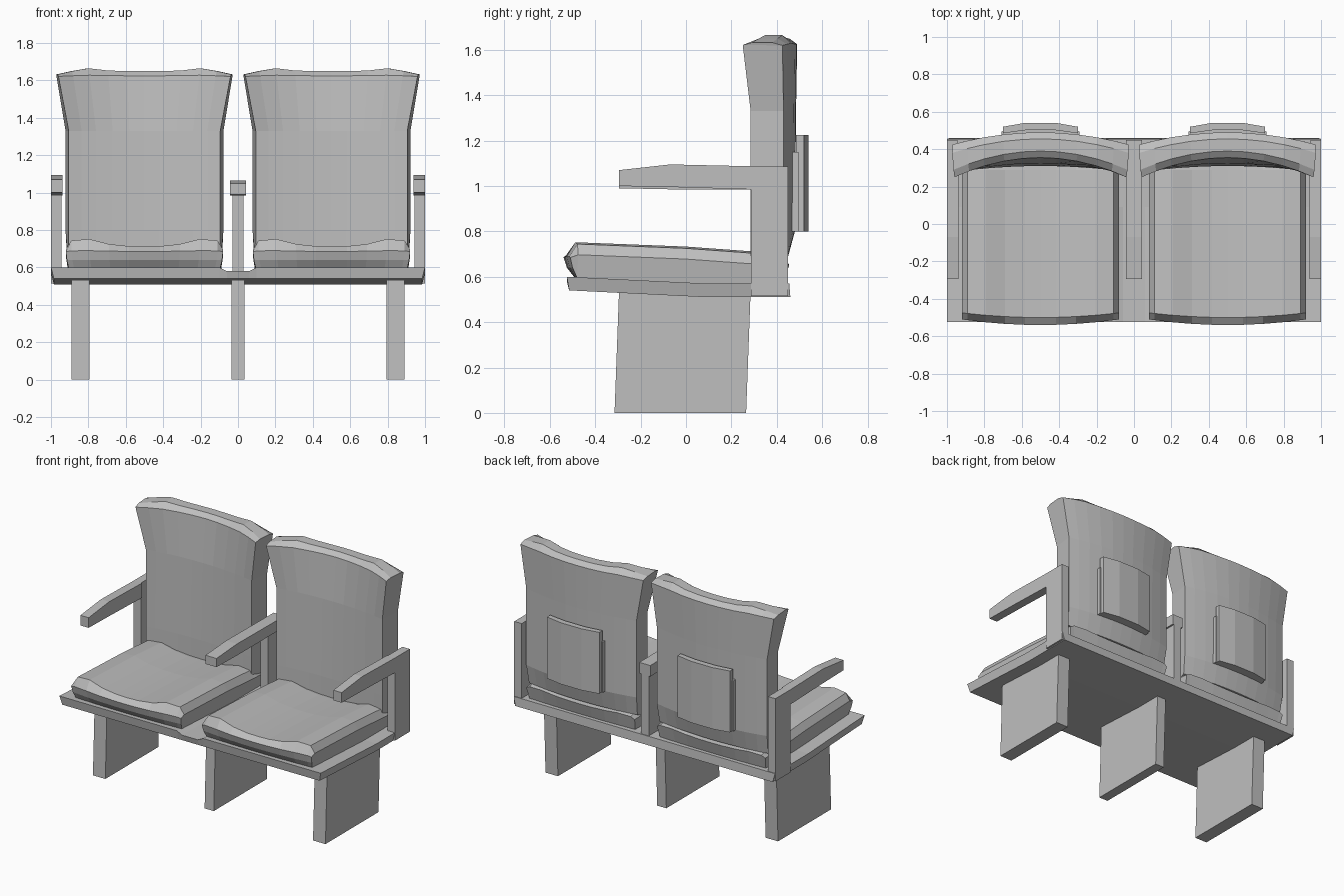
import bpy, bmesh

grey = bpy.data.materials.new("light grey")
grey.diffuse_color = (0.52, 0.52, 0.52, 1)


def finish(name, bm):
    bmesh.ops.recalc_face_normals(bm, faces=bm.faces)
    mesh = bpy.data.meshes.new(name)
    bm.to_mesh(mesh)
    bm.free()
    mesh.materials.append(grey)
    ob = bpy.data.objects.new(name, mesh)
    bpy.context.collection.objects.link(ob)
    return ob


def extrude(name, profile, x0, x1):
    """Side profile (y, z) extruded from x0 to x1."""
    bm = bmesh.new()
    face = bm.faces.new([bm.verts.new((x0, y, z)) for y, z in profile])
    out = bmesh.ops.extrude_face_region(bm, geom=[face])
    for v in out["geom"]:
        if isinstance(v, bmesh.types.BMVert):
            v.co.x = x1
    return finish(name, bm)


def loft(name, cx, half, rows):
    """Closed ring of rows swept across x.
    half: stations (u, g) for u >= 0, mirrored.
    row: half width, y at centre, y at edge, z, amount of g added to z."""
    st = [(-u, g) for u, g in reversed(half) if u > 0] + list(half)
    bm = bmesh.new()
    rings = []
    for u, g in st:
        rings.append([bm.verts.new((cx + u * hw, yc + (ye - yc) * u * u, z + k * g))
                      for hw, yc, ye, z, k in rows])
    n = len(rows)
    for a, b in zip(rings, rings[1:]):
        for i in range(n):
            j = (i + 1) % n
            bm.faces.new((a[i], a[j], b[j], b[i]))
    for r in (rings[0], rings[-1]):      # end caps as strips of quads
        for i in range(n // 2 - 1):
            bm.faces.new((r[i], r[i + 1], r[n - 2 - i], r[n - 1 - i]))
    return finish(name, bm)


# Bench plate, with a shallow dip between the seats
loft("bench_plate", 0, [(0, -1), (0.06, -1), (0.1, 0), (1, 0)], [
    (0.985, 0.46, 0.46, 0.51, 0), (0.985, 0.09, 0.09, 0.51, 0),
    (0.985, -0.515, -0.515, 0.54, 0), (1, -0.525, -0.525, 0.60, 0.02),
    (1, 0.09, 0.09, 0.57, 0), (1, 0.455, 0.455, 0.57, 0)])

# Legs
leg = [(-0.315, 0), (0.265, 0), (0.285, 0.54), (-0.295, 0.54)]
for x0, x1 in ((-0.89, -0.795), (-0.035, 0.035), (0.795, 0.89)):
    extrude("leg", leg, x0, x1)

# Outer armrests and posts
arm = [(-0.295, 1.0), (-0.295, 1.07), (-0.07, 1.095), (0.29, 1.087),
       (0.29, 0.985), (-0.05, 0.995)]
post = [(0.287, 0.515), (0.45, 0.515), (0.45, 1.087), (0.287, 1.087)]
for s in (-1, 1):
    extrude("outer_armrest", arm, s * 0.937, s * 1.0)
    extrude("outer_post", post, s * 0.943, s * 1.0)

# Middle armrest and post, slightly lower
extrude("middle_armrest", [(-0.295, 0.99), (-0.295, 1.05), (-0.07, 1.065),
                           (0.45, 1.06), (0.45, 0.985), (-0.05, 0.985)], -0.042, 0.042)
extrude("middle_post", [(0.287, 0.53), (0.45, 0.53), (0.45, 1.05), (0.287, 1.05)],
        -0.03, 0.03)

for cx in (-0.5, 0.5):
    # Seat cushion, dished in the middle, rolled at front and sides
    loft("seat_cushion", cx,
         [(0, -0.04), (0.2, -0.038), (0.45, -0.027), (0.7, 0), (0.93, -0.008), (1, -0.055)], [
             (0.405, 0.43, 0.42, 0.57, 0), (0.405, 0.29, 0.29, 0.56, 0),
             (0.405, 0, 0, 0.56, 0), (0.405, -0.49, -0.48, 0.595, 0),
             (0.415, -0.525, -0.50, 0.64, 0), (0.42, -0.54, -0.51, 0.69, 0.1),
             (0.42, -0.50, -0.475, 0.752, 1), (0.42, 0, 0, 0.733, 1),
             (0.42, 0.29, 0.29, 0.712, 1), (0.415, 0.455, 0.44, 0.665, 0.3)])

    # Backrest, wrapped forward at the sides and flared at the top
    loft("backrest", cx,
         [(0, 0), (0.2, 0), (0.42, 0.003), (0.64, 0.015), (0.83, 0), (1, -0.018)], [
             (0.405, 0.31, 0.285, 0.62, 0), (0.405, 0.31, 0.285, 0.80, 0),
             (0.405, 0.325, 0.285, 1.33, 0), (0.46, 0.355, 0.25, 1.625, 0.2),
             (0.465, 0.39, 0.29, 1.65, 1), (0.472, 0.455, 0.38, 1.65, 1),
             (0.47, 0.49, 0.425, 1.625, 0.3), (0.422, 0.485, 0.43, 1.33, 0),
             (0.422, 0.48, 0.43, 0.80, 0), (0.415, 0.445, 0.41, 0.67, 0)])

    # Curved rear panel: backing and cover plate
    curve = [(0.4, 0), (1, 0)]
    loft("panel_backing", cx, curve, [
        (0.208, 0.46, 0.44, 0.80, 0), (0.208, 0.46, 0.44, 1.15, 0),
        (0.208, 0.52, 0.495, 1.15, 0), (0.208, 0.52, 0.495, 0.80, 0)])
    loft("panel_cover", cx, curve, [
        (0.2, 0.505, 0.485, 0.80, 0), (0.2, 0.505, 0.485, 1.225, 0),
        (0.2, 0.545, 0.52, 1.225, 0), (0.2, 0.545, 0.52, 0.80, 0)])
